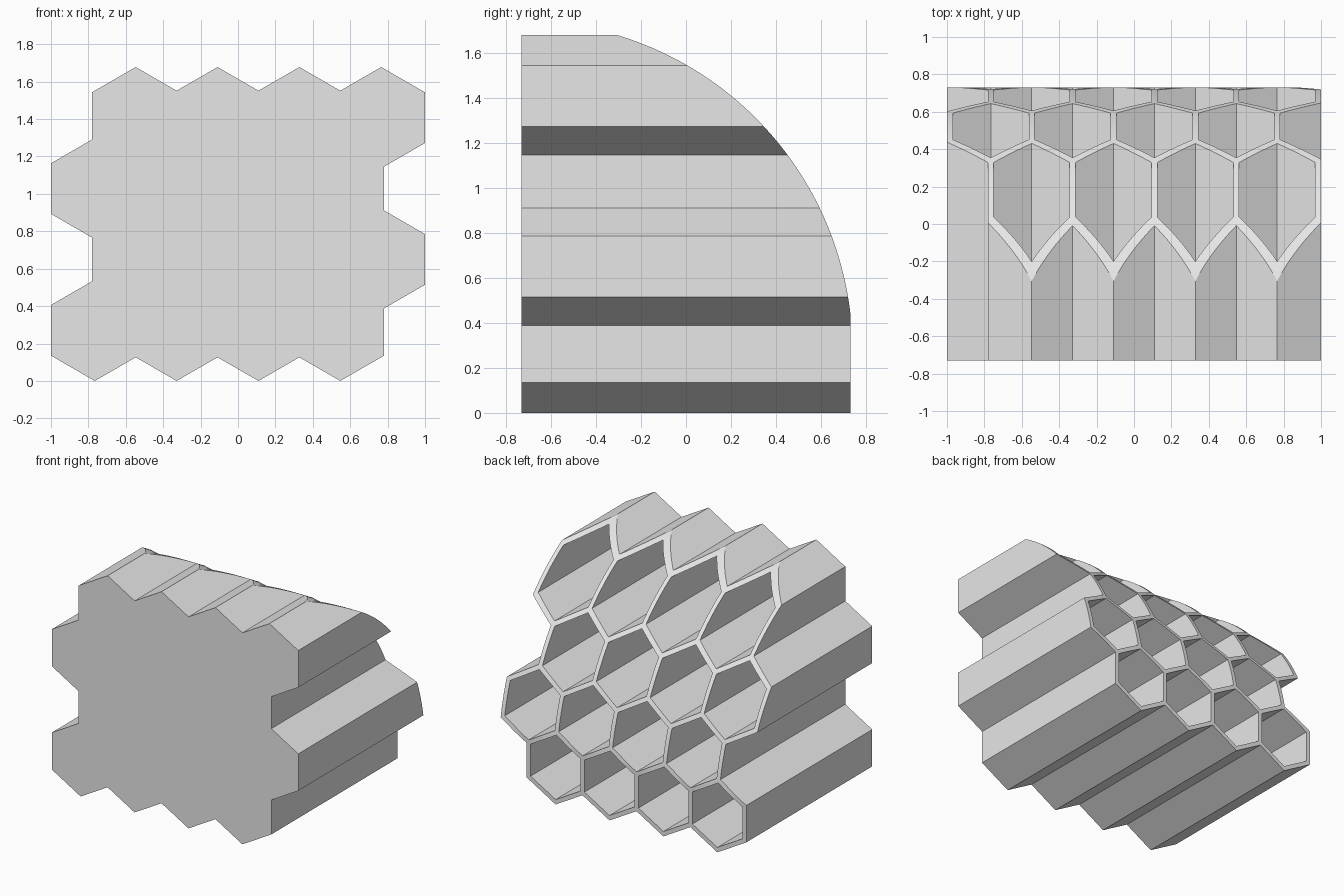
import bpy, bmesh, math
from mathutils import Vector

if "Cube" in bpy.data.objects:
    bpy.data.objects.remove(bpy.data.objects["Cube"], do_unlink=True)

COLS, ROWS = 4, 4
PITCH = 0.4375                      # spacing of cells along a row
OUTER = 0.2344                      # centre to flat, outside of a cell
WALL = 2 * OUTER - PITCH
INNER = OUTER - WALL                # centre to flat, inside of a cell
RADIUS = OUTER * 2 / math.sqrt(3)   # centre to corner
STEP = PITCH * math.sqrt(3) / 2     # spacing of rows
HEIGHT = (ROWS - 1) * STEP + 2 * RADIUS
FRONT, BACK = -0.73, 0.73
FLOOR = 0.03
CURVE_RADIUS = 1.47


def cell_centre(col, row):
    x = -1 + OUTER + col * PITCH + (row % 2) * PITCH / 2
    return x, RADIUS + row * STEP


def prisms(name, outlines, direction, start, end):
    """Extrude closed outlines along y or x into one mesh object."""
    bm = bmesh.new()
    for outline in outlines:
        if direction == "y":
            points = [Vector((u, start, v)) for u, v in outline]
            move = Vector((0, end - start, 0))
        else:
            points = [Vector((start, u, v)) for u, v in outline]
            move = Vector((end - start, 0, 0))
        face = bm.faces.new([bm.verts.new(p) for p in points])
        made = bmesh.ops.extrude_face_region(bm, geom=[face], use_keep_orig=True)["geom"]
        bmesh.ops.translate(bm, vec=move,
                            verts=[g for g in made if isinstance(g, bmesh.types.BMVert)])
    bmesh.ops.recalc_face_normals(bm, faces=bm.faces)
    mesh = bpy.data.meshes.new(name)
    bm.to_mesh(mesh)
    bm.free()
    obj = bpy.data.objects.new(name, mesh)
    bpy.context.collection.objects.link(obj)
    return obj


def apply_boolean(target, cutter, operation):
    cutter.hide_render = True
    mod = target.modifiers.new(operation.lower(), "BOOLEAN")
    mod.object, mod.operation, mod.solver = cutter, operation, "EXACT"
    bpy.context.view_layer.objects.active = target
    bpy.ops.object.modifier_apply(modifier=mod.name)
    bpy.data.objects.remove(cutter, do_unlink=True)


# Outline of the block: zigzag bottom and stepped side, then the same turned half round
half = []
for col in range(COLS):
    x, z = cell_centre(col, 0)
    half.append((x, z - RADIUS))
    if col < COLS - 1:
        half.append((x + PITCH / 2, z - RADIUS + PITCH / 2 / math.sqrt(3)))
notch = STEP - RADIUS / 2 - PITCH / 2 / math.sqrt(3)
for row in range(ROWS):
    x, z = cell_centre(COLS - 1, row)
    reach = RADIUS / 2 if row % 2 else notch
    half.append((x + OUTER, z - (RADIUS / 2 if row == 0 else reach)))
    half.append((x + OUTER, z + reach))
outline = half + [(-x, HEIGHT - z) for x, z in half]
honeycomb = prisms("honeycomb_block", [outline], "y", FRONT, BACK + 0.1)

# Curved back: a flat lower part running into an arc
start = math.acos((BACK - FRONT) / CURVE_RADIUS)
end = math.radians(80)
SEGMENTS = 64
profile = [(FRONT - 0.2, -0.2), (BACK, -0.2)]
for i in range(SEGMENTS + 1):
    angle = start + (end - start) * i / SEGMENTS
    profile.append((FRONT + CURVE_RADIUS * math.cos(angle),
                    RADIUS + CURVE_RADIUS * math.sin(angle)))
profile.append((FRONT - 0.2, profile[-1][1]))
apply_boolean(honeycomb, prisms("curve_cutter", [profile], "x", -1.2, 1.2), "INTERSECT")

# Hexagonal cells, open at the back and closed at the front
corner = INNER * 2 / math.sqrt(3)
holes = []
for row in range(ROWS):
    for col in range(COLS):
        x, z = cell_centre(col, row)
        holes.append([(x + corner * math.sin(k * math.pi / 3),
                       z + corner * math.cos(k * math.pi / 3)) for k in range(6)])
apply_boolean(honeycomb, prisms("cell_cutter", holes, "y", FRONT + FLOOR, BACK + 0.3),
              "DIFFERENCE")

# Colour and shading
grey = bpy.data.materials.new("light_grey")
grey.use_nodes = True
colour = (0.8, 0.8, 0.8, 1)
grey.diffuse_color = colour
grey.node_tree.nodes["Principled BSDF"].inputs["Base Color"].default_value = colour
honeycomb.data.materials.clear()
honeycomb.data.materials.append(grey)
for face in honeycomb.data.polygons:
    face.material_index = 0

bpy.ops.object.select_all(action="DESELECT")
honeycomb.select_set(True)
bpy.context.view_layer.objects.active = honeycomb
bpy.ops.object.shade_smooth_by_angle(angle=math.radians(20))
